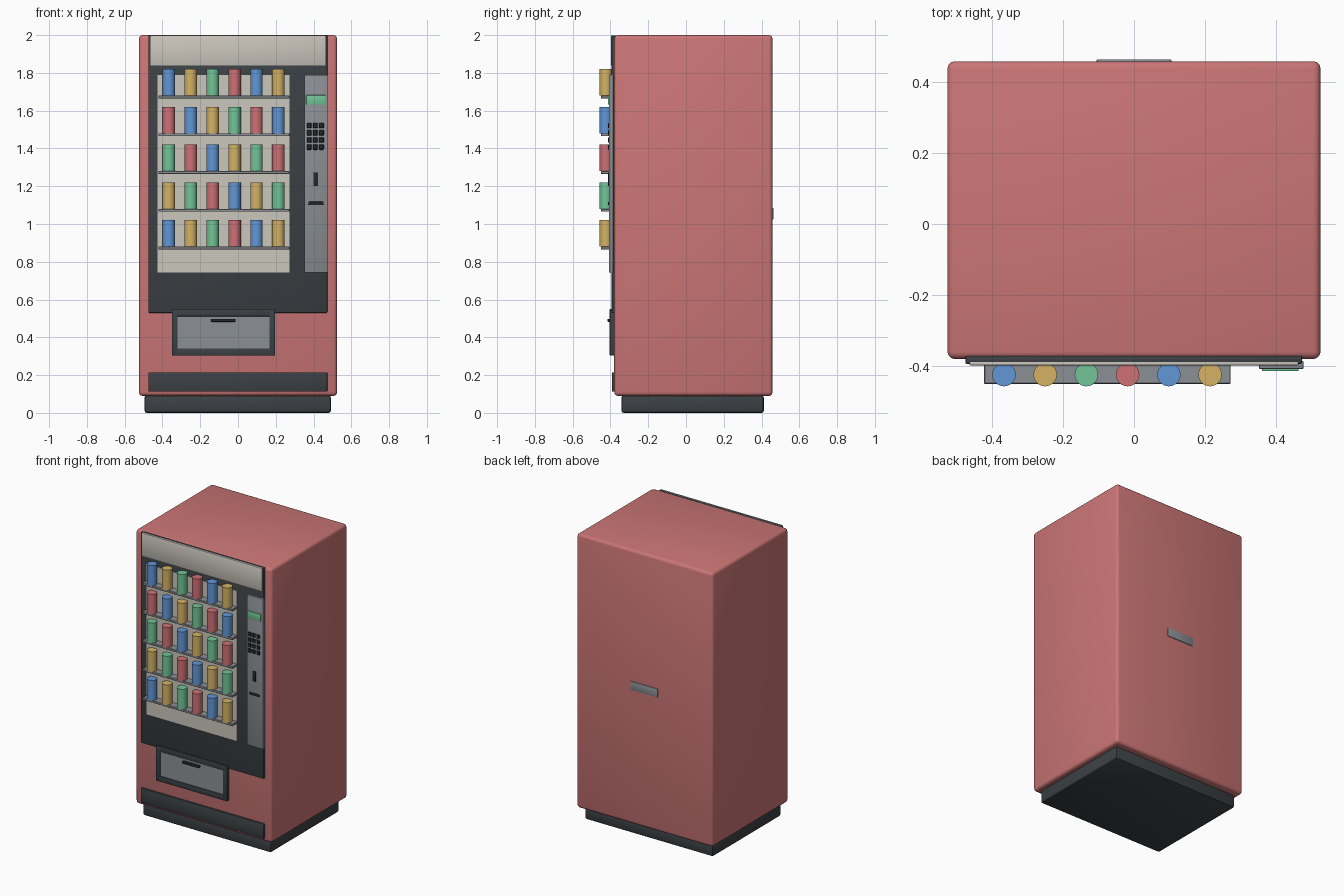
import bpy
import bmesh
from mathutils import Vector

if "Cube" in bpy.data.objects:
    bpy.data.objects.remove(bpy.data.objects["Cube"], do_unlink=True)


def material(name, r, g, b):
    m = bpy.data.materials.new(name)
    m.use_nodes = True
    m.diffuse_color = (r, g, b, 1)
    shader = next(n for n in m.node_tree.nodes if n.type == "BSDF_PRINCIPLED")
    shader.inputs["Base Color"].default_value = (r, g, b, 1)
    shader.inputs["Roughness"].default_value = 0.6
    return m


RED = material("cabinet red", 0.60, 0.18, 0.18)
CHARCOAL = material("charcoal", 0.045, 0.053, 0.06)
GREY = material("steel grey", 0.26, 0.28, 0.30)
CREAM = material("cream", 0.60, 0.57, 0.51)
BLACK = material("black", 0.018, 0.02, 0.024)
BLUE = material("can blue", 0.12, 0.31, 0.68)
YELLOW = material("can yellow", 0.66, 0.45, 0.13)
GREEN = material("can green", 0.17, 0.56, 0.31)
CAN_RED = material("can red", 0.62, 0.165, 0.175)


def finish(name, bm, mat):
    mesh = bpy.data.meshes.new(name)
    bm.to_mesh(mesh)
    bm.free()
    mesh.materials.append(mat)
    ob = bpy.data.objects.new(name, mesh)
    bpy.context.collection.objects.link(ob)
    bpy.ops.object.select_all(action="DESELECT")
    ob.select_set(True)
    bpy.context.view_layer.objects.active = ob
    bpy.ops.object.shade_smooth_by_angle(angle=0.6)
    return ob


def box(name, x, y, z, mat, bevel=0.0, segments=2):
    """Box between (low, high) limits on each axis, with rounded edges."""
    bm = bmesh.new()
    bmesh.ops.create_cube(bm, size=1)
    for v in bm.verts:
        v.co = Vector([(lo + hi) / 2 + c * (hi - lo)
                       for c, (lo, hi) in zip(v.co, (x, y, z))])
    if bevel:
        bmesh.ops.bevel(bm, geom=bm.edges[:], offset=bevel, segments=segments,
                        profile=0.5, affect="EDGES")
    return finish(name, bm, mat)


def can(name, x, z, mat):
    """Upright can standing on a shelf."""
    height, radius = 0.14, 0.033
    bm = bmesh.new()
    bmesh.ops.create_cone(bm, cap_ends=True, segments=24, radius1=radius,
                          radius2=radius, depth=height)
    bmesh.ops.translate(bm, verts=bm.verts[:], vec=(x, -0.424, z + height / 2))
    return finish(name, bm, mat)


# Cabinet and plinth
box("cabinet", (-0.525, 0.525), (-0.38, 0.458), (0.09, 2.0), RED, 0.02, 3)
box("plinth", (-0.495, 0.492), (-0.342, 0.412), (0, 0.092), CHARCOAL, 0.012)
box("rear_plate", (-0.105, 0.105), (0.45, 0.463), (1.025, 1.085), GREY, 0.002)

# Front door, header panel and lower kick panel
box("door_panel", (-0.475, 0.473), (-0.394, -0.37), (0.53, 1.998), CHARCOAL, 0.005)
box("header_panel", (-0.463, 0.463), (-0.398, -0.385), (1.838, 1.998), CREAM, 0.003)
box("kick_panel", (-0.475, 0.473), (-0.393, -0.37), (0.112, 0.215), CHARCOAL, 0.005)

# Display backing, shelves and cans
box("display_backing", (-0.425, 0.272), (-0.398, -0.385), (0.743, 1.79), CREAM)
can_colours = [BLUE, YELLOW, GREEN, CAN_RED]
for row in range(5):
    top = 1.68 - 0.2 * row
    box(f"shelf_{row + 1}", (-0.422, 0.272), (-0.45, -0.39),
        (top - 0.015, top), GREY, 0.002, 1)
    for column in range(6):
        can(f"can_{row + 1}_{column + 1}", -0.366 + 0.116 * column, top,
            can_colours[(column - row) % 4])

# Control panel with screen, keys, coin slot and note slot
box("control_panel", (0.352, 0.477), (-0.408, -0.385), (0.743, 1.79), GREY, 0.003)
box("screen", (0.361, 0.463), (-0.414, -0.40), (1.632, 1.682), GREEN, 0.002)
for row in range(4):
    for column in range(3):
        x, z = 0.377 + 0.032 * column, 1.521 - 0.038 * row
        box(f"key_{row + 1}_{column + 1}", (x - 0.013, x + 0.013),
            (-0.413, -0.40), (z - 0.014, z + 0.014), BLACK, 0.003, 1)
box("coin_slot", (0.4, 0.424), (-0.412, -0.40), (1.2, 1.272), BLACK, 0.002)
box("note_slot", (0.373, 0.453), (-0.413, -0.40), (1.1, 1.118), BLACK, 0.005)

# Delivery hatch: frame built from four bars, door and handle
hatch_y = (-0.404, -0.37)
for side, x in (("right", (-0.35, -0.32)), ("left", (0.166, 0.197))):
    box(f"hatch_frame_{side}", x, hatch_y, (0.304, 0.55), CHARCOAL, 0.003)
for side, z in (("bottom", (0.304, 0.342)), ("top", (0.511, 0.55))):
    box(f"hatch_frame_{side}", (-0.345, 0.192), hatch_y, z, CHARCOAL, 0.003)
box("hatch_door", (-0.322, 0.168), (-0.398, -0.37), (0.34, 0.513), GREY)
box("hatch_handle", (-0.142, -0.012), (-0.415, -0.39), (0.482, 0.498), BLACK, 0.004)
